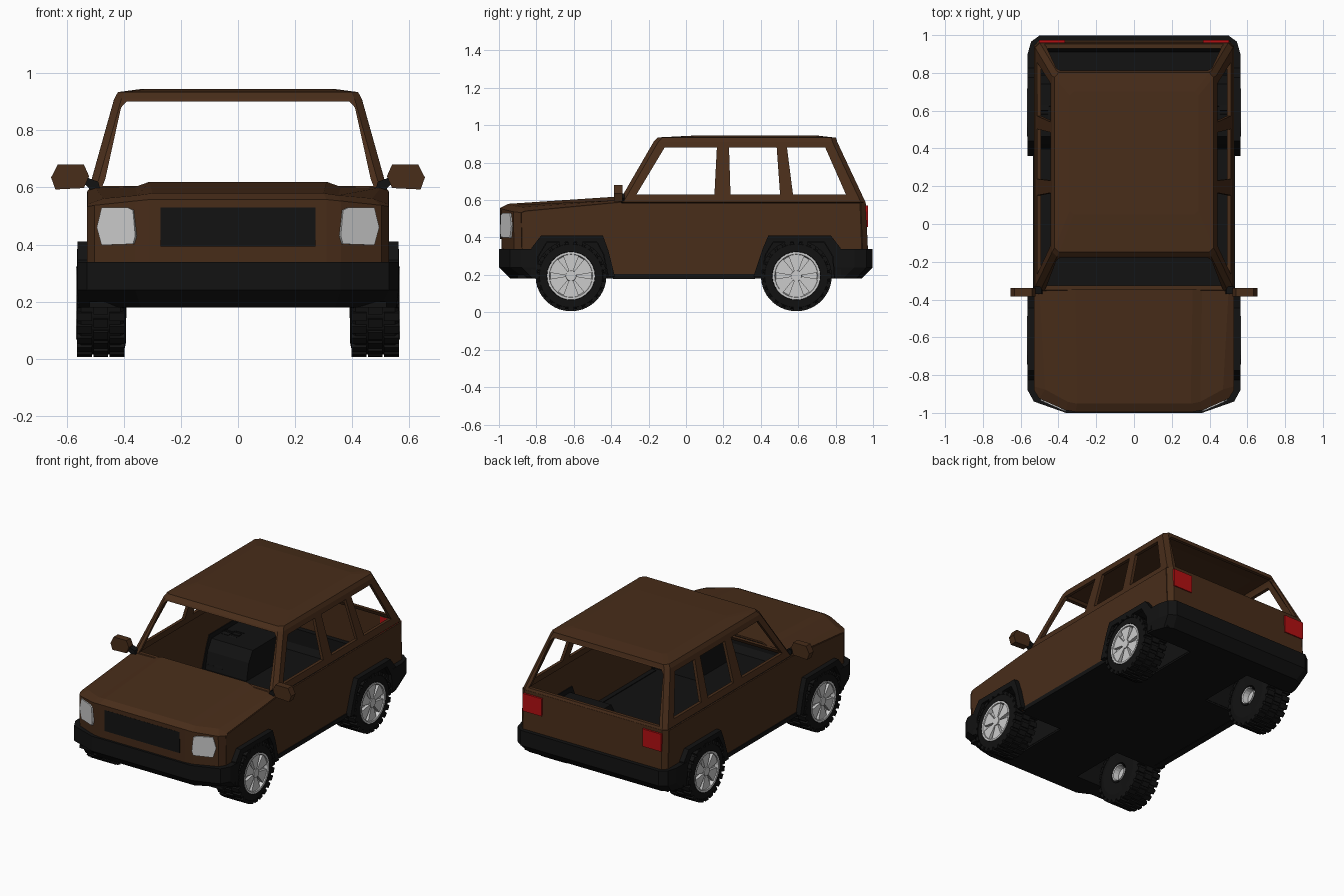
import bpy, bmesh, math
from mathutils import Vector

if "Cube" in bpy.data.objects:
    bpy.data.objects.remove(bpy.data.objects["Cube"])

def material(name, rgb):
    m = bpy.data.materials.new(name)
    m.diffuse_color = (*rgb, 1)
    m.use_nodes = True
    m.node_tree.nodes["Principled BSDF"].inputs["Base Color"].default_value = m.diffuse_color
    return m

BROWN = material("brown_paint", (0.065, 0.026, 0.010))
BLACK = material("black_trim", (0.006, 0.006, 0.006))
RED = material("red_lens", (0.45, 0.005, 0.006))

def mesh(name, polys, mat=None, mirror=False, thick=0):
    """Object from a list of 3D polygons, optionally mirrored in x and thickened."""
    bm = bmesh.new()
    for p in polys:
        bm.faces.new([bm.verts.new(v) for v in p])
    bmesh.ops.remove_doubles(bm, verts=bm.verts, dist=1e-5)
    bmesh.ops.recalc_face_normals(bm, faces=bm.faces)
    me = bpy.data.meshes.new(name)
    bm.to_mesh(me)
    bm.free()
    ob = bpy.data.objects.new(name, me)
    bpy.context.scene.collection.objects.link(ob)
    if mat:
        me.materials.append(mat)
    if mirror:
        ob.modifiers.new("mirror", 'MIRROR').use_mirror_merge = False
    if thick:
        s = ob.modifiers.new("solid", 'SOLIDIFY')
        s.thickness, s.offset = thick, 0
    return ob

def loft_polys(rings, closed=True, caps=(True, True)):
    n = len(rings[0])
    polys = [[a[i], a[(i + 1) % n], b[(i + 1) % n], b[i]]
             for a, b in zip(rings, rings[1:]) for i in range(n if closed else n - 1)]
    if caps[0]:
        polys.append(rings[0])
    if caps[1]:
        polys.append(rings[-1])
    return polys

def prism_polys(pts, a, b, axis):
    """Extrude a 2D outline along an axis from a to b."""
    put = {'x': lambda p, t: (t, p[0], p[1]),
           'y': lambda p, t: (p[0], t, p[1]),
           'z': lambda p, t: (p[0], p[1], t)}[axis]
    return loft_polys([[put(p, t) for p in pts] for t in (a, b)])

def prism(name, pts, a, b, axis, mat=None, mirror=False):
    return mesh(name, prism_polys(pts, a, b, axis), mat, mirror)

def rect(a0, a1, b0, b1):
    return [(a0, b0), (a1, b0), (a1, b1), (a0, b1)]

def sym(pts):
    """Complete a right-half row of points with its left half."""
    return [(-p[0], *p[1:]) for p in reversed(pts)] + list(pts)

# wheel arch outlines (y, z), inner edge and outer flare edge
ARCH = {"front": [(-.80, .19), (-.79, .30), (-.745, .375), (-.475, .375), (-.44, .31), (-.415, .19)],
        "rear": [(.40, .19), (.425, .31), (.465, .375), (.74, .375), (.785, .30), (.795, .19)]}
FLARE = {"front": [(-.83, .19), (-.825, .345), (-.775, .41), (-.444, .41), (-.415, .33), (-.38, .19)],
         "rear": [(.36, .19), (.41, .34), (.44, .41), (.775, .41), (.825, .345), (.83, .19)]}

# hood and front fascia
hood = [
    [(.31, -.98, .32), (.36, -.972, .32), (.50, -.915, .32), (.525, -.875, .32)],
    [(.31, -.99, .555), (.36, -.982, .55), (.50, -.92, .535), (.525, -.88, .53)],
    [(.30, -.95, .575), (.35, -.94, .568), (.47, -.875, .557), (.525, -.86, .537)],
    [(.31, -.345, .615), (.36, -.345, .597), (.50, -.345, .595), (.525, -.345, .585)]]
mesh("hood", loft_polys([sym(r) for r in hood], closed=False, caps=(False, False)), BROWN, thick=.01)

# body sides with arch notches
side = [(-.875, .32), (-.80, .32)] + ARCH["front"][1:] + ARCH["rear"][:-1] + \
       [(.795, .30), (.94, .32), (.93, .585), (-.345, .585), (-.86, .537), (-.88, .53)]
mesh("body_side", [[(.525, y, z) for y, z in side]], BROWN, mirror=True, thick=.01)

# tailgate
tail = [[(.50, .968, .32), (.525, .94, .32)], [(.497, .955, .59), (.525, .93, .585)]]
mesh("tailgate", loft_polys([sym(r) for r in tail], closed=False, caps=(False, False)), BROWN, thick=.012)

# cabin shell and roof, windows cut through
def cabin_ring(x, y0, y1, z, c=.02):
    return [(sx * px, py, z) for sx, px, py in
            ((1, x - c, y0), (1, x, y0 + c), (1, x, y1 - c), (1, x - c, y1),
             (-1, x - c, y1), (-1, x, y1 - c), (-1, x, y0 + c), (-1, x - c, y0))]

cabin = mesh("cabin", loft_polys([
    cabin_ring(.515, -.35, .95, .585), cabin_ring(.425, -.165, .80, .905),
    cabin_ring(.415, -.145, .795, .925), cabin_ring(.34, .05, .70, .934)], caps=(False, True)), BROWN, thick=.022)
windows = [
    ([(-.265, .63), (-.115, .88), (.165, .88), (.152, .63)], 'x'),
    ([(.238, .63), (.23, .88), (.485, .88), (.503, .63)], 'x'),
    ([(.572, .63), (.54, .88), (.745, .88), (.855, .63)], 'x'),
    ([(-.475, .605), (-.465, .63), (-.41, .88), (-.39, .902),
      (.39, .902), (.41, .88), (.465, .63), (.475, .605)], 'y')]
bpy.context.view_layer.objects.active = cabin
bpy.ops.object.modifier_apply(modifier="solid")
for pts, axis in windows:
    cutter = prism("window_cutter", pts, -1.2, 1.2, axis)
    cutter.hide_render = True
    b = cabin.modifiers.new("cut", 'BOOLEAN')
    b.operation, b.solver, b.object = 'DIFFERENCE', 'EXACT', cutter
    bpy.ops.object.modifier_apply(modifier="cut")
    bpy.data.objects.remove(cutter)

# flares and wheel wells
for k in ARCH:
    prism(k + "_flare", FLARE[k] + ARCH[k][::-1], .515, .563, 'x', BLACK, True)
    mesh(k + "_wheel_well", loft_polys([[(x, y, z) for y, z in ARCH[k]] for x in (.22, .54)],
                                       closed=False, caps=(True, False)), BLACK, mirror=True, thick=.008)

# floor and sills
floor = prism_polys(rect(-.22, .22, -.93, .93), .18, .2, 'z')
for s in (1, -1):
    for y0, y1 in ((-.90, -.79), (-.42, .40), (.79, .93)):
        floor += prism_polys(rect(s * .22, s * .52, y0, y1), .18, .2, 'z')
mesh("floor", floor, BLACK)
prism("sill", rect(-.39, .37, .178, .205), .49, .535, 'x', BLACK, True)

# bumpers
def bumper(name, plan, low):
    rings = [[(x, y, z) for x, y in sym(plan)] for z in (.338, .24)]
    mesh(name, loft_polys(rings + [[(x, y, .18) for x, y in sym(low)]]), BLACK)

bumper("front_bumper", [(.48, -.90), (.50, -.80), (.565, -.80), (.563, -.88), (.53, -.94), (.36, -1.0)],
       [(.46, -.86), (.50, -.80), (.56, -.80), (.555, -.82), (.50, -.86), (.34, -.94)])
bumper("rear_bumper", [(.49, .93), (.50, .795), (.565, .795), (.563, .90), (.545, .965), (.50, .998)],
       [(.47, .90), (.50, .795), (.56, .795), (.555, .84), (.53, .91), (.48, .94)])

# grille and lights
prism("grille", rect(-.272, .272, .393, .53), -.994, -.97, 'y', BLACK)
lamp = [(.357, .43), (.365, .52), (.385, .53), (.475, .53), (.492, .46), (.475, .398), (.365, .402)]
mesh("headlight", [[(x, -.986 + (x - .36) * .45, z) for x, z in lamp]], None, mirror=True, thick=.016)
prism("tail_light", rect(.365, .502, .455, .57), .95, .974, 'y', RED, True)

# door mirrors
prism("mirror", [(.54, .68), (.632, .68), (.655, .635), (.64, .593), (.54, .598), (.522, .64)],
      -.385, -.34, 'y', BROWN, True)
prism("mirror_stalk", [(.48, .585), (.51, .585), (.535, .61), (.53, .635), (.49, .62)],
      -.37, -.33, 'y', BLACK, True)

# wheels
CZ = .195
def turned(profile, cy, n=24, caps=(False, False)):
    return loft_polys([[(x, cy + r * math.cos(2 * math.pi * i / n), CZ + r * math.sin(2 * math.pi * i / n))
                        for i in range(n)] for x, r in profile], caps=caps)

def polar(cy, pts, turn):
    """Rotate (radial, tangential) points about the axle."""
    c, s = math.cos(turn), math.sin(turn)
    return [(cy + r * c - t * s, CZ + r * s + t * c) for r, t in pts]

for k, cy in (("front", -.615), ("rear", .59)):
    tyre = turned([(.42, .05), (.395, .065), (.393, .14), (.40, .172), (.412, .181), (.55, .181),
                   (.562, .17), (.565, .13), (.54, .122)], cy)
    for i in range(24):
        for j, (x0, x1) in enumerate(((.397, .45), (.455, .507), (.512, .565))):
            block = polar(cy, [(.170, -.017), (.189, -.015), (.189, .015), (.170, .017)],
                          2 * math.pi * (i + .5 * (j % 2)) / 24)
            tyre += prism_polys(block, x0, x1, 'x')
    mesh(k + "_tyre", tyre, BLACK, True)
    rim = turned([(.552, .124), (.567, .128), (.567, .116), (.542, .11), (.54, .02)], cy, 28, (False, True))
    for i in range(6):
        spoke = polar(cy, [(.022, -.010), (.115, -.045), (.115, .045), (.022, .010)], math.pi * (i / 3 + 1 / 6))
        rim += prism_polys(spoke, .54, .56, 'x')
    rim += turned([(.54, .03), (.565, .028)], cy, 12, (False, True))
    rim += turned([(.39, .055), (.395, .048), (.43, .042)], cy, 16, (False, True))
    mesh(k + "_rim", rim, None, True)
